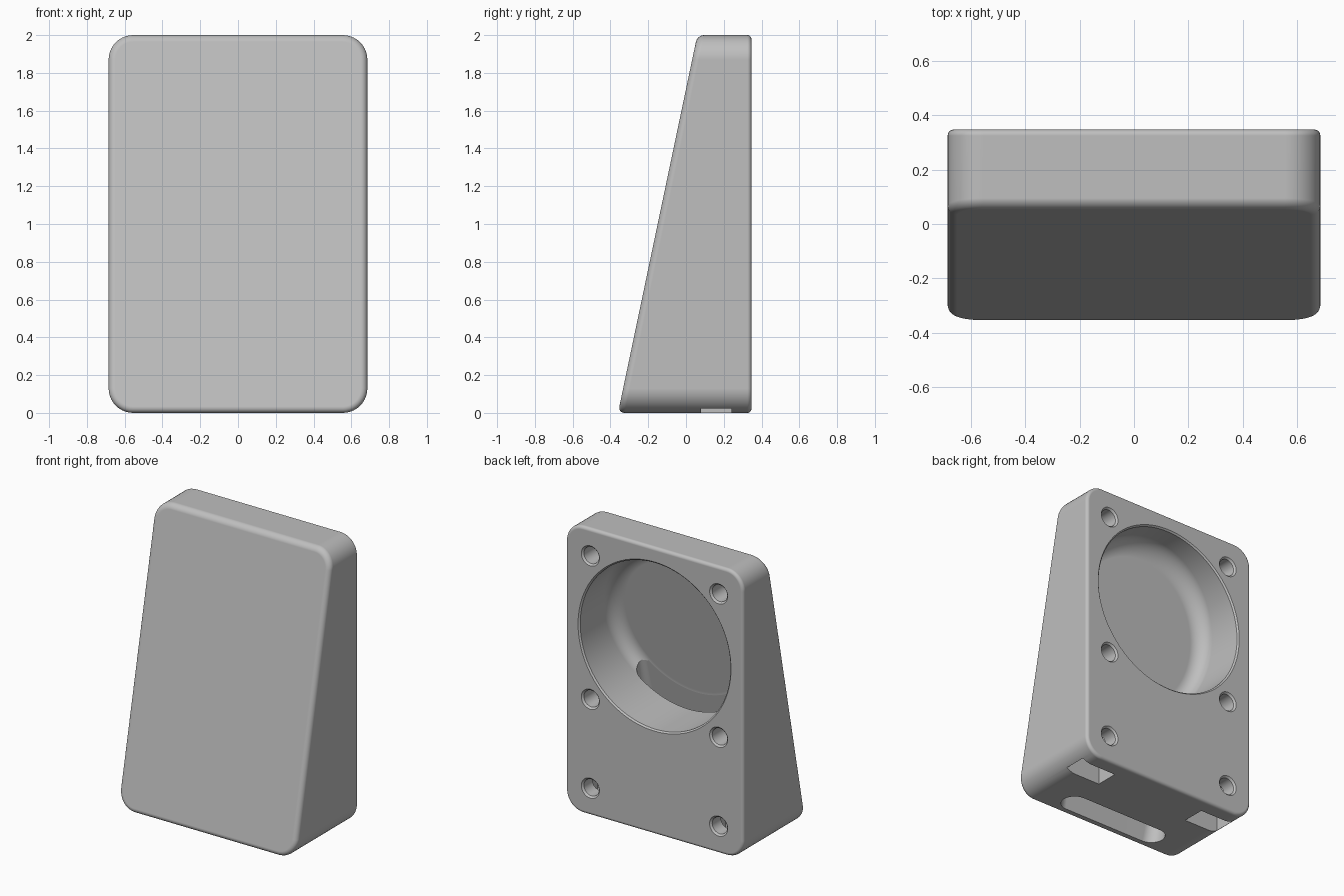
import bpy
import bmesh
from math import sin, cos, pi, radians

old = bpy.data.objects.get("Cube")
if old:
    bpy.data.objects.remove(old, do_unlink=True)

BACK, HALF_W, HEIGHT = 0.347, 0.685, 2.0
CUP_Z = 1.31


def front(z):
    """Depth of the sloping front plane at height z."""
    return -0.36 + 0.21 * z


def rounded_rect(inset):
    """Body outline in x, z with the edge moved inwards by inset."""
    r, pts = 0.13, []
    for k, (sx, sz) in enumerate([(1, 1), (-1, 1), (-1, -1), (1, -1)]):
        cx, cz = sx * (HALF_W - r), HEIGHT / 2 + sz * (HEIGHT / 2 - r)
        for i in range(11):
            a = (k + i / 10) * pi / 2
            pts.append((cx + (r - inset) * cos(a), cz + (r - inset) * sin(a)))
    return pts


def circle(x, z, r, n):
    return [(x + r * cos(2 * pi * i / n), z + r * sin(2 * pi * i / n)) for i in range(n)]


def loft(name, rings):
    """Closed solid through rings of 3D points."""
    bm = bmesh.new()
    rows = [[bm.verts.new(p) for p in ring] for ring in rings]
    n = len(rows[0])
    for a, b in zip(rows, rows[1:]):
        for i in range(n):
            j = (i + 1) % n
            bm.faces.new((a[i], a[j], b[j], b[i]))
    bm.faces.new(rows[0][::-1])
    bm.faces.new(rows[-1])
    bmesh.ops.recalc_face_normals(bm, faces=bm.faces)
    mesh = bpy.data.meshes.new(name)
    bm.to_mesh(mesh)
    bm.free()
    obj = bpy.data.objects.new(name, mesh)
    bpy.context.collection.objects.link(obj)
    return obj


def flat(pts, y):
    return [(x, y, z) for x, z in pts]


def sloped(pts, offset):
    return [(x, front(z) + offset, z) for x, z in pts]


def fillet(r, steps=6):
    """Pairs of inset and depth for a quarter round, from side to face."""
    angles = [i / steps * pi / 2 for i in range(steps + 1)]
    return [(r * (1 - cos(a)), r * (1 - sin(a))) for a in angles]


# Wedge body with rounded corners and softened edges
rings = [flat(rounded_rect(i), BACK - d) for i, d in reversed(fillet(0.022))]
rings += [sloped(rounded_rect(i), d) for i, d in fillet(0.035)]
body = loft("wedge_housing", rings)

cutters = []

# Round cup with a sloping floor and a soft inner corner
R = 0.58
rings = [flat(circle(0, CUP_Z, R + 0.01 + e, 96), BACK + e) for e in (0.02, 0)]
rings.append(flat(circle(0, CUP_Z, R, 96), BACK - 0.01))
rings += [sloped(circle(0, CUP_Z, R - i, 96), 0.065 + d) for i, d in fillet(0.1, 8)]
cutters.append(loft("cup_cutter", rings))


# Flat duct from the cup down to the underside
def stadium(y, z, r):
    pts = []
    for side in (1, -1):
        for i in range(13):
            a = -pi / 2 + i / 12 * pi
            pts.append((side * (0.41 - r + r * cos(a)), y + side * r * sin(a), z))
    return pts


cutters.append(loft("duct_cutter", [stadium(-0.215, -0.03, 0.09), stadium(-0.21, 0, 0.09),
                                    stadium(-0.047, 0.95, 0.045)]))

for side in (-1, 1):
    x = side * 0.495
    # Chamfered screw holes in the back
    for z in (0.19, 0.81, 1.81):
        profile = [(0.08, 0.01), (0.07, 0), (0.058, -0.012), (0.058, -0.22)]
        cutters.append(loft("hole_cutter", [flat(circle(x, z, r, 32), BACK + d)
                                            for r, d in profile]))
    # Nut pockets in the underside
    box = [(x - 0.133, 0.08), (x + 0.133, 0.08), (x + 0.133, 0.24), (x - 0.133, 0.24)]
    cutters.append(loft("nut_cutter", [[(px, py, z) for px, py in box] for z in (-0.05, 0.32)]))

bpy.ops.object.select_all(action='DESELECT')
body.select_set(True)
bpy.context.view_layer.objects.active = body
for cutter in cutters:
    cutter.hide_render = True
    mod = body.modifiers.new("cut", 'BOOLEAN')
    mod.operation, mod.solver, mod.object = 'DIFFERENCE', 'EXACT', cutter
    bpy.ops.object.modifier_apply(modifier=mod.name)
    bpy.data.objects.remove(cutter, do_unlink=True)

# One grey material and smooth shading
mat = bpy.data.materials.new("plain_grey")
mat.use_nodes = True
grey = (0.52, 0.52, 0.52, 1)
mat.diffuse_color = grey
mat.node_tree.nodes["Principled BSDF"].inputs["Base Color"].default_value = grey
body.data.materials.clear()
body.data.materials.append(mat)
bpy.ops.object.shade_smooth_by_angle(angle=radians(30))
weighted = body.modifiers.new("even_normals", 'WEIGHTED_NORMAL')
weighted.keep_sharp = True
